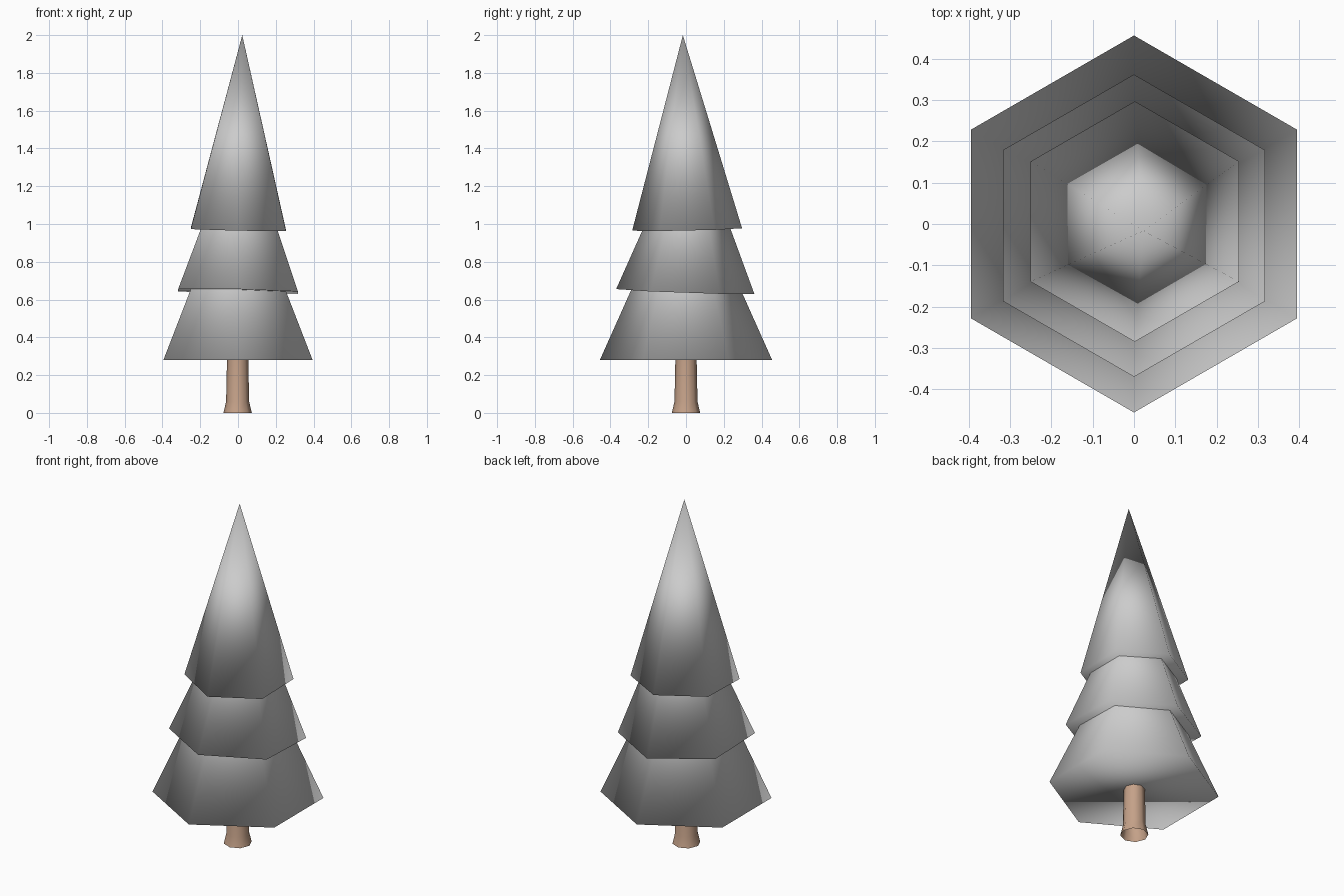
import bpy
import bmesh
from math import sin, cos, tau

cube = bpy.data.objects.get("Cube")
if cube:
    bpy.data.objects.remove(cube, do_unlink=True)


def material(name, rgb):
    mat = bpy.data.materials.new(name)
    mat.use_nodes = True
    mat.diffuse_color = (*rgb, 1)
    mat.node_tree.nodes["Principled BSDF"].inputs["Base Color"].default_value = (*rgb, 1)
    return mat


foliage_grey = material("foliage grey", (0.6, 0.6, 0.6))
bark_brown = material("bark brown", (0.56, 0.36, 0.25))


def turned(name, profile, sides, mat, location=(0, 0, 0), tilt=(0, 0), capped=False):
    """Sweep (radius, height) points round z; a zero radius closes to a tip."""
    bm = bmesh.new()
    rings = []
    for r, z in profile:
        count = sides if r else 1
        rings.append([bm.verts.new((r * sin(tau * i / sides), r * cos(tau * i / sides), z))
                      for i in range(count)])
    for low, high in zip(rings, rings[1:]):
        for i in range(sides):
            j = (i + 1) % sides
            if len(high) == 1:
                bm.faces.new((low[j], low[i], high[0]))
            else:
                bm.faces.new((low[j], low[i], high[i], high[j]))
    if capped:
        bm.faces.new(rings[0])
    for face in bm.faces:
        face.smooth = True
    mesh = bpy.data.meshes.new(name)
    bm.to_mesh(mesh)
    bm.free()
    mesh.materials.append(mat)
    obj = bpy.data.objects.new(name, mesh)
    obj.location = location
    obj.rotation_euler = (*tilt, 0)
    bpy.context.scene.collection.objects.link(obj)
    return obj


# Foliage: nested six-sided cones, the upper two leaning slightly
tiers = [
    ("lower_foliage", 0.456, 1.02, (0, 0, 0.28), (0, 0)),
    ("middle_foliage", 0.366, 0.9, (0, -0.004, 0.643), (-0.034, 0.02)),
    ("upper_foliage", 0.291, 1.029, (0.002, 0.006, 0.971), (0.022, 0.02)),
]
for name, radius, height, location, tilt in tiers:
    turned(name, [(radius, 0), (0, height)], 6, foliage_grey, location, tilt, capped=True)

# Trunk: open tube with a flared foot
turned("trunk", [(0.075, 0), (0.061, 0.06), (0.056, 0.3)], 8, bark_brown, (-0.002, 0, 0))
